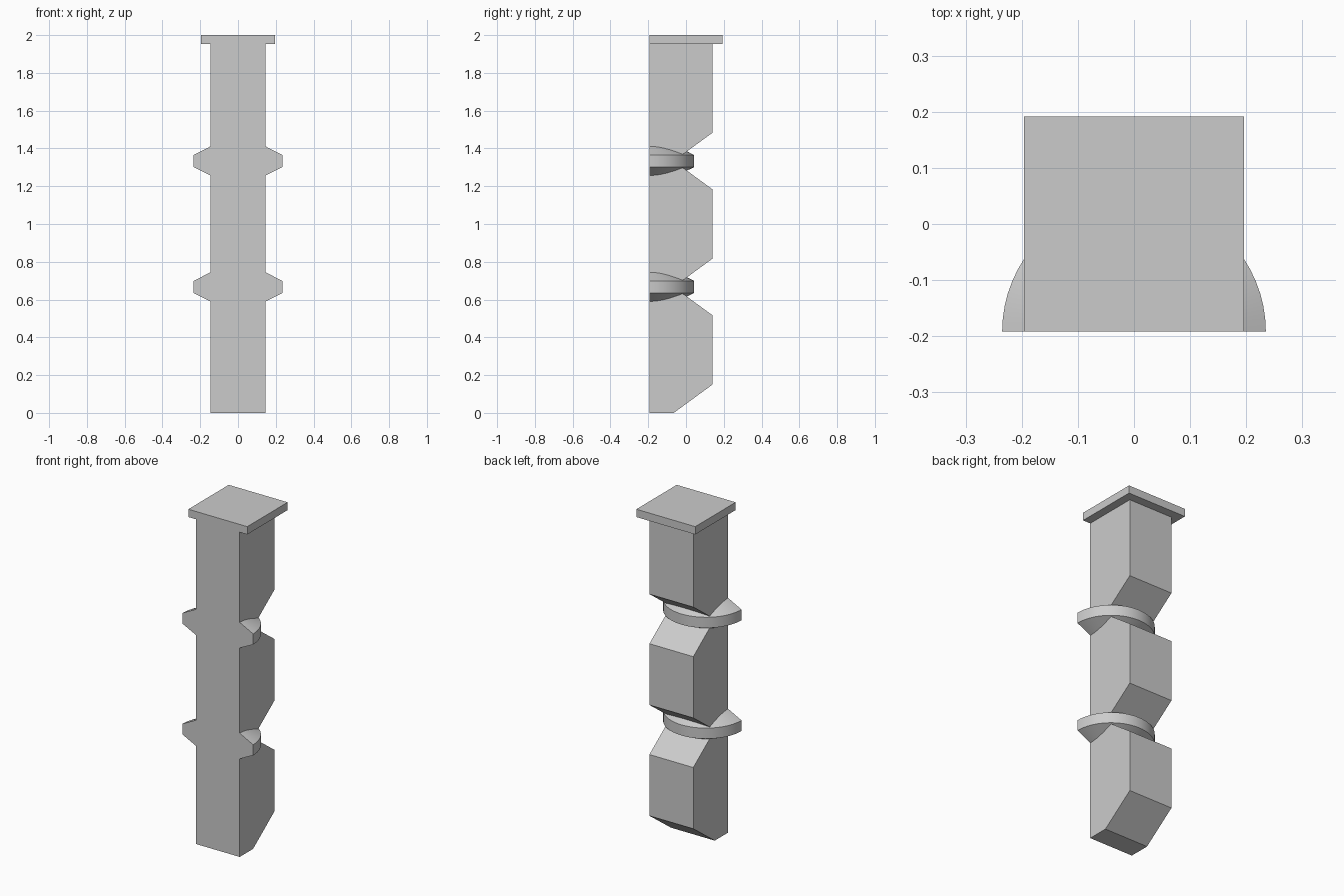
import bpy, bmesh, math
from mathutils import Vector

cube = bpy.data.objects.get("Cube")
if cube:
    bpy.data.objects.remove(cube, do_unlink=True)

STONE = (0.6, 0.6, 0.6, 1.0)
stone = bpy.data.materials.new("stone grey")
stone.use_nodes = True
stone.diffuse_color = STONE
stone.node_tree.nodes["Principled BSDF"].inputs["Base Color"].default_value = STONE

FRONT, BACK = -0.192, 0.139      # column depth
HALF = 0.146                     # column half width
NOTCH_Y, RISE = -0.065, 0.149    # notch depth and height of its slopes
STEP = 2 / 3                     # height of one column section
CAP_Z = 1.953


def finish(bm, name):
    bmesh.ops.recalc_face_normals(bm, faces=bm.faces[:])
    mesh = bpy.data.meshes.new(name)
    bm.to_mesh(mesh)
    bm.free()
    mesh.materials.append(stone)
    obj = bpy.data.objects.new(name, mesh)
    bpy.context.collection.objects.link(obj)
    return obj


# Column: side profile with sloped notches, extruded across the width
profile = [(FRONT, CAP_Z), (FRONT, 0)]
for i in range(3):
    z = i * STEP
    profile += [(NOTCH_Y, z), (BACK, z + RISE)]
    if i < 2:
        profile.append((BACK, z + STEP - RISE))
profile.append((BACK, CAP_Z))
bm = bmesh.new()
face = bm.faces.new([bm.verts.new((-HALF, y, z)) for y, z in profile])
side = bmesh.ops.extrude_face_region(bm, geom=[face])
bmesh.ops.translate(bm, vec=(2 * HALF, 0, 0),
                    verts=[g for g in side["geom"] if isinstance(g, bmesh.types.BMVert)])
finish(bm, "column")

# Square cap slab
bm = bmesh.new()
bmesh.ops.create_cube(bm, size=1)
bmesh.ops.scale(bm, vec=(0.392, 0.384, 2 - CAP_Z), verts=bm.verts[:])
bmesh.ops.translate(bm, vec=(0, 0, (2 + CAP_Z) / 2), verts=bm.verts[:])
finish(bm, "cap")

# Half-round bevelled collars seated in the notches
for name, z in (("lower_collar", STEP), ("upper_collar", 2 * STEP)):
    bm = bmesh.new()
    section = [(0.1, -0.099), (0.235, -0.032), (0.235, 0.032), (0.1, 0.101)]
    face = bm.faces.new([bm.verts.new((r, FRONT, z + h)) for r, h in section])
    bmesh.ops.spin(bm, geom=[face, *face.edges, *face.verts], cent=Vector((0, FRONT, z)),
                   axis=(0, 0, 1), angle=math.pi, steps=32)
    collar = finish(bm, name)
    bpy.ops.object.select_all(action="DESELECT")
    collar.select_set(True)
    bpy.context.view_layer.objects.active = collar
    bpy.ops.object.shade_smooth_by_angle(angle=math.radians(20))
